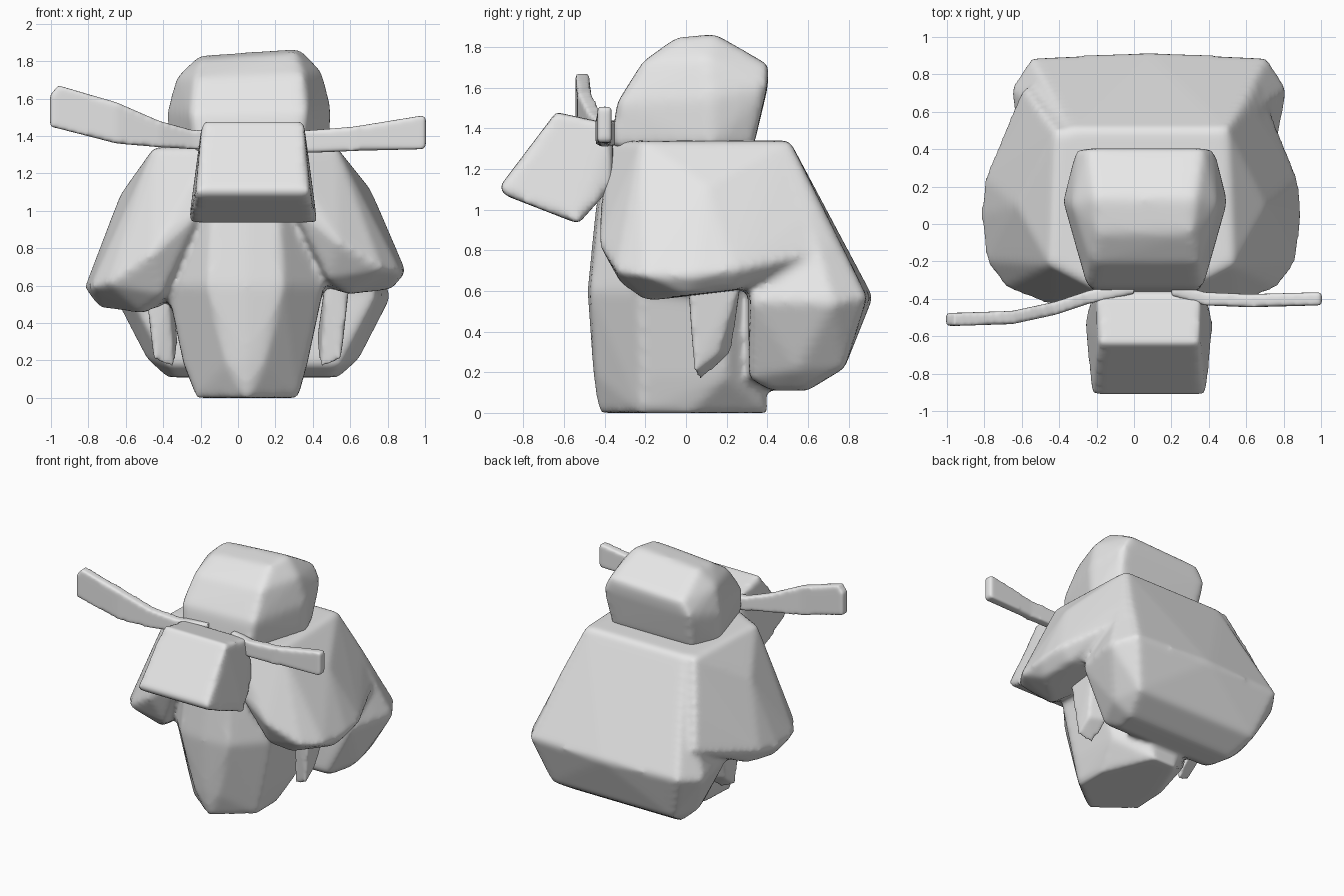
import bpy, bmesh

default = bpy.data.objects.get("Cube")
if default:
    bpy.data.objects.remove(default, do_unlink=True)

clay = bpy.data.materials.new("pale_grey")
clay.use_nodes = True
grey = (0.8, 0.8, 0.8, 1)
clay.diffuse_color = grey
clay.node_tree.nodes["Principled BSDF"].inputs["Base Color"].default_value = grey


def finish(name, bm, voxel, soft):
    """Turn a blocked-out form into a softly rounded sculpted part."""
    bmesh.ops.recalc_face_normals(bm, faces=bm.faces)
    mesh = bpy.data.meshes.new(name)
    bm.to_mesh(mesh)
    bm.free()
    mesh.materials.append(clay)
    obj = bpy.data.objects.new(name, mesh)
    bpy.context.collection.objects.link(obj)
    remesh = obj.modifiers.new("Remesh", 'REMESH')
    remesh.mode = 'VOXEL'
    remesh.voxel_size = voxel
    remesh.use_smooth_shade = True
    smooth = obj.modifiers.new("Soften", 'SMOOTH')
    smooth.factor = 0.5
    smooth.iterations = soft


def hull(name, *point_sets, voxel=0.022, soft=8):
    """Fuse one or more convex masses into a single part."""
    bm = bmesh.new()
    for points in point_sets:
        verts = [bm.verts.new(p) for p in points]
        result = bmesh.ops.convex_hull(bm, input=verts)
        loose = [v for v in result["geom_interior"] if isinstance(v, bmesh.types.BMVert)]
        bmesh.ops.delete(bm, geom=loose, context='VERTS')
    finish(name, bm, voxel, soft)


def one_side(points, side, centre, tilt=0.0):
    """Place half-width points on one side, tilted about shoulder height."""
    return [(centre + side * d, y, z + side * tilt * (1.33 - z) / 0.7)
            for d, y, z in points]


def both_sides(points, centre, tilt=0.0):
    return one_side(points, 1, centre, tilt) + one_side(points, -1, centre, tilt)


# Rounded cap of the head
hull("head", both_sides([
    (.28, -.37, 1.3), (.31, -.34, 1.52), (.43, .12, 1.3), (.44, .12, 1.54),
    (.39, .1, 1.73), (.27, .14, 1.85), (.25, -.05, 1.83), (.29, -.21, 1.72),
    (.34, .33, 1.3), (.37, .4, 1.6), (.31, .41, 1.7)], .06, -.025), soft=14)

# Blocky snout
hull("snout", both_sides([
    (.27, -.64, 1.48), (.28, -.36, 1.42), (.3, -.36, 1.12),
    (.345, -.53, .93), (.295, -.92, 1.11), (.31, -.89, 1.07)], .08), soft=6)

# Torso with a keeled front, tapering to a small foot on the ground
torso = both_sides([(0, -.43, 0), (.27, -.22, 0), (.26, .02, 0), (.1, .4, 0)], .05)
for z, half, flat, front, back in ((.18, .33, .3, -.44, .34), (.6, .42, .48, -.47, .33),
                                   (1, .36, .5, -.43, .33), (1.33, .32, .5, -.37, .33)):
    torso += both_sides([(0, front - .015, z), (half * flat, front, z),
                         (half, front + .24, z), (half, back - .14, z),
                         (half * .6, back, z)], .04)

# Broad back flap, and heavy lobes hanging from the shoulders
flap = [(.42, .51, 1.34), (.36, .3, 1.34), (0, .92, .57), (.63, .89, .57),
        (.74, .72, .54), (.71, .57, .56), (.52, .78, .22), (.46, .6, .11),
        (.42, .42, .11), (.46, .31, .17), (.57, .55, .21), (.66, .32, .55),
        (.52, .32, .85)]
lobe = [(.18, -.38, 1.34), (.49, -.22, 1.34), (.46, .5, 1.34), (.18, .48, 1.34),
        (.67, .1, 1.1), (.25, -.42, 1), (.5, -.43, .8), (.73, -.34, .65),
        (.83, -.2, .63), (.86, .05, .63), (.84, .24, .66), (.78, 0, .53),
        (.55, -.2, .5), (.44, -.32, .59), (.38, .3, .56), (.75, .25, .56),
        (.71, .54, .72), (.57, .65, 1), (.63, .74, .78), (.18, .48, 1)]
hull("body", torso, both_sides(flap, .08),
     *[one_side(lobe, side, .04, .042) for side in (1, -1)])

# Slim arms beneath the lobes
arm = [(.55, .01, .65), (.55, .27, .65), (.42, .01, .65), (.42, .27, .65),
       (.5, .04, .2), (.5, .16, .29), (.39, .07, .16), (.37, .22, .29)]
for side, label in ((1, "left"), (-1, "right")):
    hull(label + "_arm", one_side(arm, side, .05), voxel=.014)


def ear(name, sections, half=.035):
    """Flat flaring blade through sections of (x, y, low z, high z)."""
    bm = bmesh.new()
    rings = [[bm.verts.new((x, y + dy, z)) for dy, z in
              ((-half, lo), (half, lo), (half, hi), (-half, hi))]
             for x, y, lo, hi in sections]
    for a, b in zip(rings, rings[1:]):
        for i in range(4):
            j = (i + 1) % 4
            bm.faces.new((a[i], a[j], b[j], b[i]))
    bm.faces.new(rings[0])
    bm.faces.new(rings[-1])
    finish(name, bm, .012, 9)


# Long thin ears, the right one swept up and forward
ear("left_ear", [(.2, -.35, 1.32, 1.44), (.38, -.4, 1.31, 1.43),
                 (.62, -.41, 1.32, 1.45), (.99, -.4, 1.33, 1.51),
                 (1.005, -.4, 1.34, 1.5)])
ear("right_ear", [(0, -.34, 1.32, 1.44), (-.24, -.39, 1.33, 1.43),
                  (-.42, -.45, 1.34, 1.48), (-.65, -.5, 1.36, 1.58),
                  (-.96, -.51, 1.44, 1.67), (-1.005, -.51, 1.45, 1.62)])
